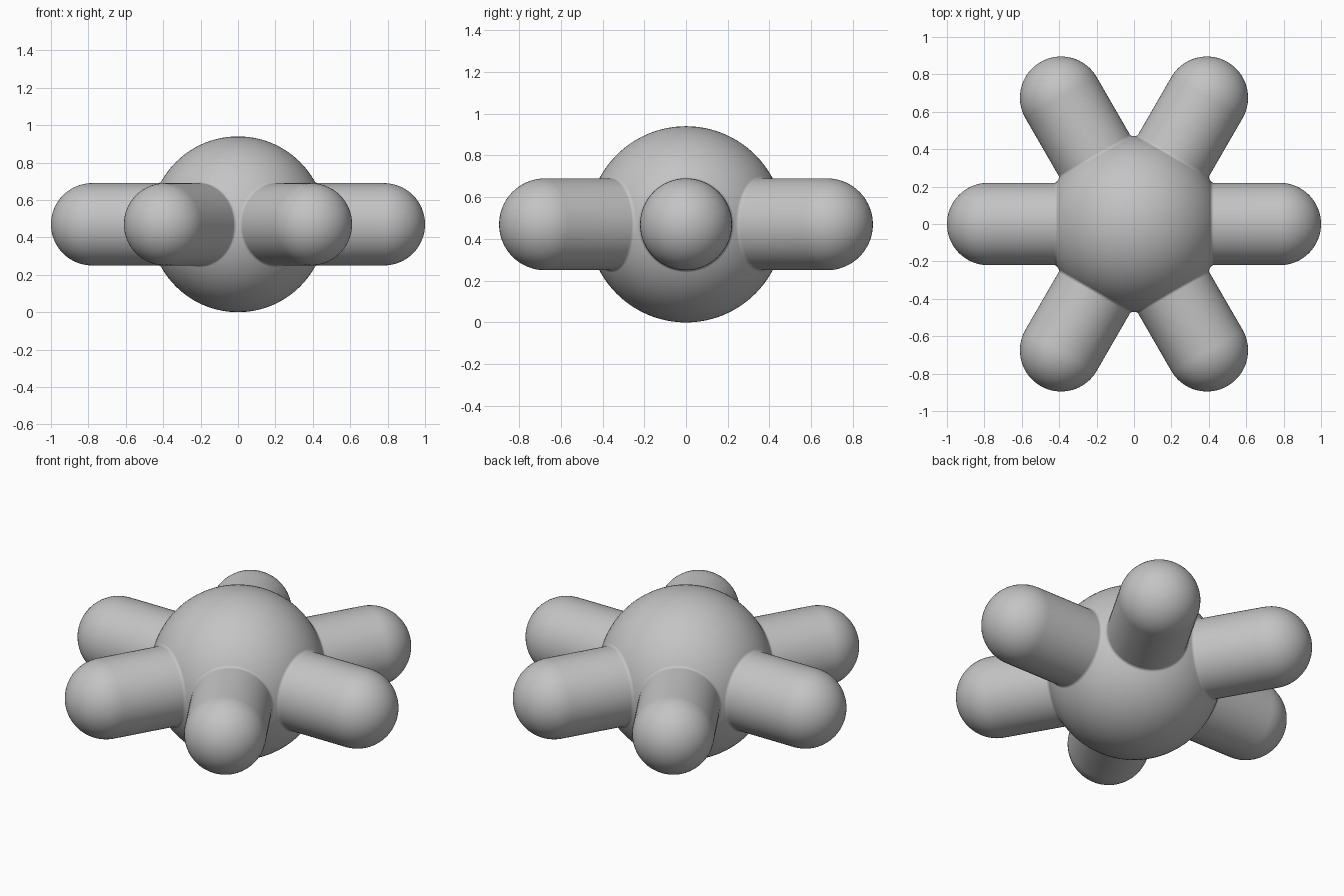
import bpy
import bmesh
from math import sin, cos, pi, radians, sqrt, atan2
from mathutils import Matrix, Vector

BODY_R = 0.47      # central ball
ARM_R = 0.22       # capsule arms
CAP = 0.78         # centre of each arm's rounded end
FILLET = 0.02      # soft blend where arm meets ball
ARMS = 6

cube = bpy.data.objects.get("Cube")
if cube:
    bpy.data.objects.remove(cube, do_unlink=True)

grey = bpy.data.materials.new("plain grey")
grey.use_nodes = True
colour = (0.55, 0.55, 0.55, 1)
grey.diffuse_color = colour
grey.node_tree.nodes["Principled BSDF"].inputs["Base Color"].default_value = colour


def add_object(name, bm):
    mesh = bpy.data.meshes.new(name)
    bm.to_mesh(mesh)
    bm.free()
    mesh.materials.append(grey)
    mesh.shade_smooth()
    obj = bpy.data.objects.new(name, mesh)
    bpy.context.collection.objects.link(obj)
    return obj


def arc(cx, cr, radius, start, end, steps):
    """Points of an arc in the (along arm, away from axis) plane."""
    angles = [start + (end - start) * i / steps for i in range(steps + 1)]
    return [(cx + radius * cos(a), cr + radius * sin(a)) for a in angles]


# Central ball
bm = bmesh.new()
bmesh.ops.create_uvsphere(bm, u_segments=96, v_segments=48, radius=BODY_R)
add_object("body", bm).location.z = BODY_R

# Arm profile: flared root tangent to the ball, straight shaft, round tip
blend_r = ARM_R + FILLET
blend_x = sqrt((BODY_R + FILLET) ** 2 - blend_r ** 2)
touch = atan2(blend_r, blend_x) - pi
profile = arc(blend_x, blend_r, FILLET, touch, -pi / 2, 8)
profile += arc(CAP, 0, ARM_R, pi / 2, 0, 16)

# Six arms around the ball
for i in range(ARMS):
    bm = bmesh.new()
    verts = [bm.verts.new((x, 0, r)) for x, r in profile]
    edges = [bm.edges.new(pair) for pair in zip(verts, verts[1:])]
    bmesh.ops.spin(bm, geom=verts + edges, cent=(0, 0, 0), axis=(1, 0, 0),
                   angle=2 * pi, steps=64)
    bmesh.ops.remove_doubles(bm, verts=bm.verts, dist=0.0001)
    bmesh.ops.recalc_face_normals(bm, faces=bm.faces)
    # An open shell can be turned inside out, so check against the tip
    tip = max(bm.faces, key=lambda f: f.calc_center_median().x)
    if tip.normal.dot(Vector((1, 0, 0))) < 0:
        bmesh.ops.reverse_faces(bm, faces=bm.faces)
    bm.transform(Matrix.Rotation(radians(360 / ARMS * i), 4, "Z"))
    add_object(f"arm_{i + 1}", bm).location.z = BODY_R
